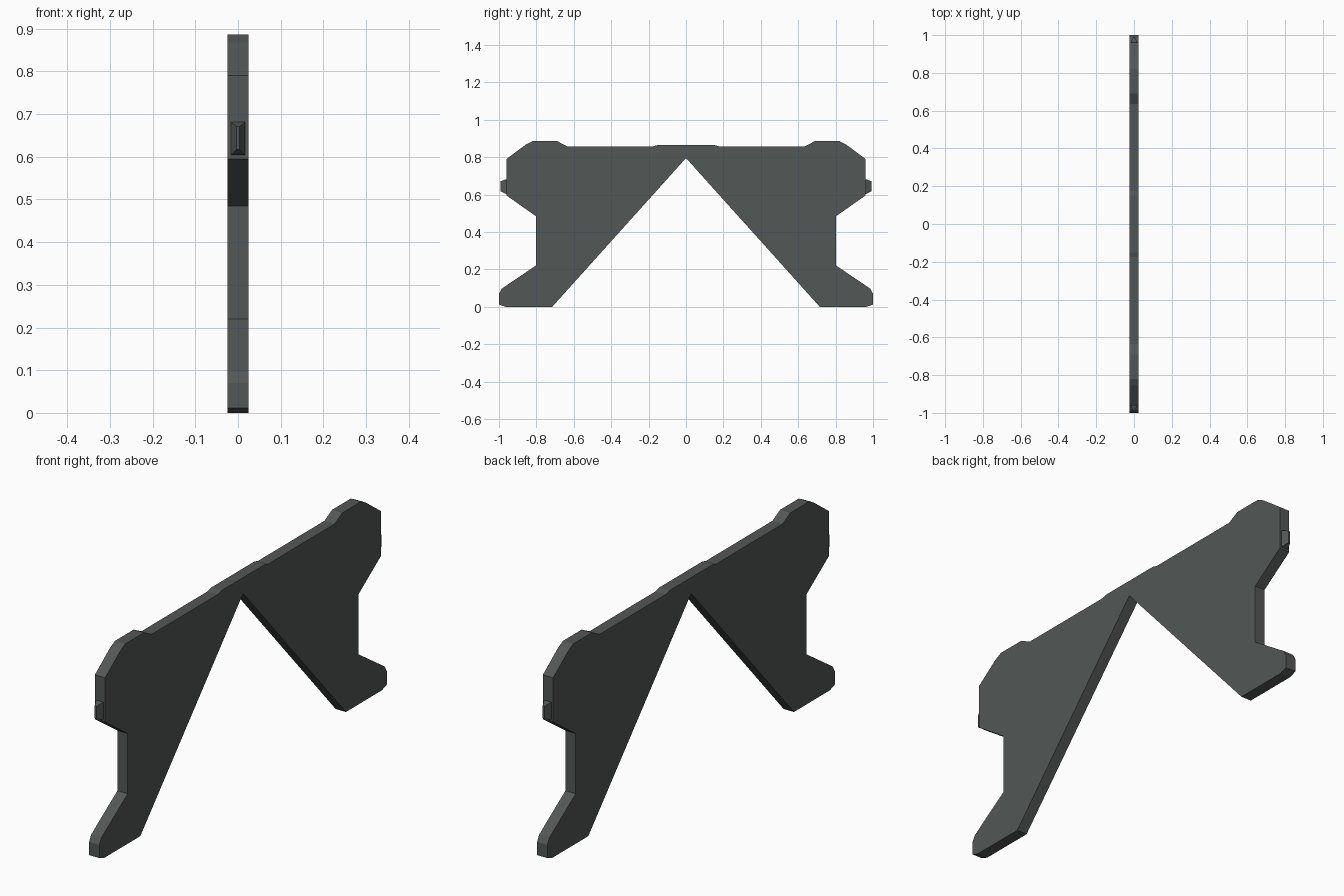
import bpy, bmesh

if "Cube" in bpy.data.objects:
    bpy.data.objects.remove(bpy.data.objects["Cube"])

steel = bpy.data.materials.new("dark_grey")
steel.diffuse_color = (0.085, 0.096, 0.093, 1)
steel.use_nodes = True
steel.node_tree.nodes["Principled BSDF"].inputs["Base Color"].default_value = steel.diffuse_color


def make_object(name, bm):
    bmesh.ops.recalc_face_normals(bm, faces=bm.faces)
    mesh = bpy.data.meshes.new(name)
    bm.to_mesh(mesh)
    bm.free()
    mesh.materials.append(steel)
    obj = bpy.data.objects.new(name, mesh)
    bpy.context.collection.objects.link(obj)
    return obj


# Flat frame: half outline (y, z) mirrored into a full profile, then extruded
T = 0.025
half = [(0.715, 0), (0.965, 0), (1.0, 0.012), (1.0, 0.07), (0.985, 0.097),
        (0.803, 0.22), (0.803, 0.485), (0.96, 0.595), (0.96, 0.79),
        (0.855, 0.868), (0.82, 0.886), (0.69, 0.886), (0.636, 0.858),
        (0.175, 0.858), (0.15, 0.865)]
outline = [(0, 0.795)] + half + [(-y, z) for y, z in reversed(half)]
bm = bmesh.new()
face = bm.faces.new([bm.verts.new((-T, y, z)) for y, z in outline])
ext = bmesh.ops.extrude_face_region(bm, geom=[face])
verts = [g for g in ext["geom"] if isinstance(g, bmesh.types.BMVert)]
bmesh.ops.translate(bm, verts=verts, vec=(2 * T, 0, 0))
bmesh.ops.triangulate(bm, faces=[f for f in bm.faces if len(f.verts) > 4])
make_object("frame_plate", bm)


# Tapered nubs on the upper end faces
def nub(name, side):
    bm = bmesh.new()
    rings = []
    for y, w, z0, z1 in ((0.955, 0.016, 0.604, 0.681), (0.965, 0.016, 0.604, 0.681),
                         (0.991, 0.004, 0.617, 0.671)):
        rings.append([bm.verts.new((x, side * y, z)) for x, z in
                      ((-w, z0), (w, z0), (w, z1), (-w, z1))])
    for a, b in zip(rings, rings[1:]):
        for i in range(4):
            j = (i + 1) % 4
            bm.faces.new((a[i], a[j], b[j], b[i]))
    bm.faces.new(rings[0])
    bm.faces.new(rings[-1])
    make_object(name, bm)


nub("front_nub", -1)
nub("back_nub", 1)
